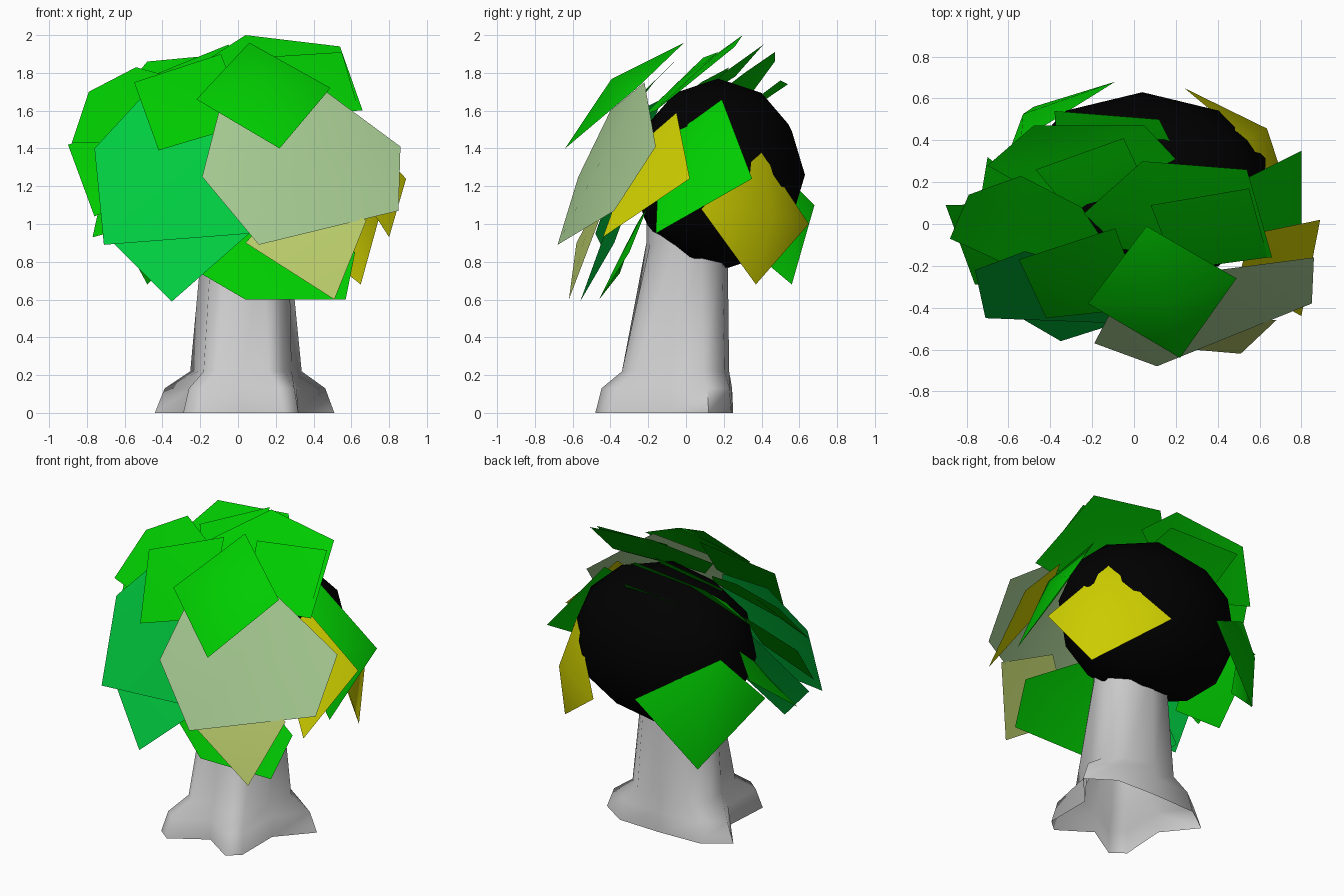
import bpy, bmesh
from mathutils import Vector

cube = bpy.data.objects.get("Cube")
if cube:
    bpy.data.objects.remove(cube, do_unlink=True)


def make_material(name, r, g, b):
    mat = bpy.data.materials.new(name)
    mat.use_nodes = True
    mat.diffuse_color = (r, g, b, 1)
    mat.node_tree.nodes["Principled BSDF"].inputs["Base Color"].default_value = (r, g, b, 1)
    return mat


bark = make_material("bark grey", .6, .6, .6)
core = make_material("core black", 0, 0, 0)
green = make_material("leaf green", 0, .6, 0)
emerald = make_material("leaf emerald", 0, .6, .05)
sage = make_material("leaf sage", .4, .62, .3)
straw = make_material("leaf straw", .5, .62, .15)
yellow = make_material("leaf yellow", .6, .6, 0)

crown_centre = Vector((.04, .17, 1.26))


def finish(name, bm, mat, angle):
    mesh = bpy.data.meshes.new(name)
    bm.to_mesh(mesh)
    bm.free()
    mesh.materials.append(mat)
    obj = bpy.data.objects.new(name, mesh)
    bpy.context.collection.objects.link(obj)
    bpy.ops.object.select_all(action="DESELECT")
    obj.select_set(True)
    bpy.context.view_layer.objects.active = obj
    bpy.ops.object.shade_smooth_by_angle(angle=angle)


def leaf(name, mat, *corners, bulge=.015):
    """Thin plate through the corners, its middle pushed out from the crown."""
    bm = bmesh.new()
    points = [Vector(c) for c in corners]
    middle = sum(points, Vector()) / len(points)
    normal = Vector()
    for a, b in zip(points, points[1:] + points[:1]):
        normal += (a - middle).cross(b - middle)
    normal.normalize()
    if normal.dot(middle - crown_centre) < 0:
        normal.negate()
        points.reverse()
    rim = [bm.verts.new(p) for p in points]
    hub = bm.verts.new(middle + normal * bulge)
    for a, b in zip(rim, rim[1:] + rim[:1]):
        bm.faces.new((hub, a, b))
    finish(name + "_leaf", bm, mat, 1.2)


# Trunk: root outline with four lobes and a flat back, lofted up to a round stem
roots = [(.51, .12), (.33, .24), (.03, .25), (-.27, .24), (-.44, .12), (-.27, -.09),
         (-.29, -.41), (-.2, -.48), (.03, -.34), (.24, -.48), (.32, -.41), (.32, -.09)]
stem = [(.27, .08), (.18, .19), (.03, .22), (-.1, .19), (-.18, .08), (-.19, -.05),
        (-.14, -.14), (-.07, -.19), (.03, -.21), (.13, -.19), (.21, -.14), (.27, -.05)]
bm = bmesh.new()
rings = []
for height, blend, reach in ((0, 0, 1), (.13, .2, 1.06), (.22, .72, 1.25), (.9, 1, 1), (1.1, 1, .9)):
    ring = []
    for r, s in zip(roots, stem):
        spot = Vector(r).lerp(Vector(s), blend)
        ring.append(bm.verts.new((spot.x, min(spot.y, spot.y * reach), height)))
    rings.append(ring)
for low, high in zip(rings, rings[1:]):
    for i in range(len(low)):
        j = (i + 1) % len(low)
        bm.faces.new((low[i], low[j], high[j], high[i]))
bmesh.ops.recalc_face_normals(bm, faces=bm.faces)
finish("trunk", bm, bark, 1.5)

# Dark core of the crown
bm = bmesh.new()
bmesh.ops.create_icosphere(bm, subdivisions=2, radius=1)
bmesh.ops.scale(bm, vec=(.62, .46, .51), verts=bm.verts)
bmesh.ops.translate(bm, vec=crown_centre, verts=bm.verts)
finish("crown_core", bm, core, 1.0)

# Large front leaves
leaf("front_sage", sage, (.11, -.68, .89), (.85, -.38, 1.07), (.86, -.16, 1.41),
     (.4, -.22, 1.75), (-.1, -.4, 1.6), (-.19, -.57, 1.25), bulge=.05)
leaf("front_top", green, (-.22, -.38, 1.66), (.06, -.01, 1.96), (.49, -.26, 1.72),
     (.22, -.64, 1.4), bulge=.11)
leaf("front_upper", green, (-.55, -.17, 1.75), (-.09, -.02, 1.9), (.05, -.4, 1.53),
     (-.42, -.45, 1.39))
leaf("front_emerald", emerald, (-.76, -.22, 1.4), (-.52, -.13, 1.66), (-.1, -.25, 1.6),
     (.07, -.48, .95), (-.71, -.45, .89))

# Low front leaves
leaf("low_emerald", emerald, (-.66, -.38, .9), (-.35, -.56, .59), (.06, -.43, .95),
     (-.3, -.25, 1.25))
leaf("low_straw", straw, (.04, -.58, .9), (.51, -.62, .6), (.68, -.46, 1.02),
     (.3, -.42, 1.2))
leaf("low_front", green, (-.2, -.35, .74), (.04, -.46, .6), (.57, -.46, .6),
     (.62, -.3, .85), (.2, -.2, 1.1), (-.1, -.26, 1.0))

# Leaves on the +x side
leaf("side_yellow", yellow, (.8, -.44, .93), (.89, .02, 1.24), (.55, -.05, 1.59),
     (.5, -.27, 1.4))
leaf("side_green", green, (.48, .19, 1.66), (.8, .35, 1.24), (.8, -.16, .95),
     (.5, -.14, 1.42), bulge=.09)
leaf("back_yellow", yellow, (.76, .08, 1.08), (.54, .4, 1.38), (.24, .65, 1.0),
     (.65, .37, .68), bulge=.12)

# Leaves on the -x side and the back
leaf("left_upper", green, (-.88, -.07, 1.43), (-.79, .14, 1.7), (-.54, .23, 1.83),
     (-.25, .08, 1.75), (-.15, -.08, 1.62), (-.55, -.22, 1.43))
leaf("left_middle", green, (-.9, .09, 1.42), (-.76, -.29, 1.04), (-.4, -.25, 1.2),
     (-.5, .1, 1.55))
leaf("left_lower", green, (-.77, -.1, .93), (-.7, .32, 1.25), (-.45, .12, 1.4),
     (-.5, -.2, 1.0))
leaf("back_left", green, (-.48, .56, .68), (-.09, .68, 1.1), (-.54, .4, 1.38),
     (-.68, .12, 1.05), bulge=.12)

# Overlapping leaves on the top
leaf("top_right", green, (.04, .3, 2.0), (.54, .26, 1.94), (.66, -.16, 1.6),
     (.1, -.14, 1.63), (-.06, -.12, 1.64), (-.24, .05, 1.82))
leaf("top_right_inner", green, (.08, .09, 1.88), (.55, .17, 1.91), (.64, -.16, 1.6),
     (.2, -.22, 1.58))
leaf("top_left", green, (-.7, .28, 1.6), (-.48, .47, 1.86), (.05, .47, 1.91),
     (.2, .31, 1.8), (-.3, .05, 1.6))
leaf("top_middle", green, (-.47, .26, 1.78), (-.05, .41, 1.95), (.05, .2, 1.8),
     (-.3, .05, 1.65))
leaf("top_back", green, (-.38, .54, 1.74), (.12, .5, 1.76), (.2, .34, 1.64),
     (-.36, .26, 1.55))
